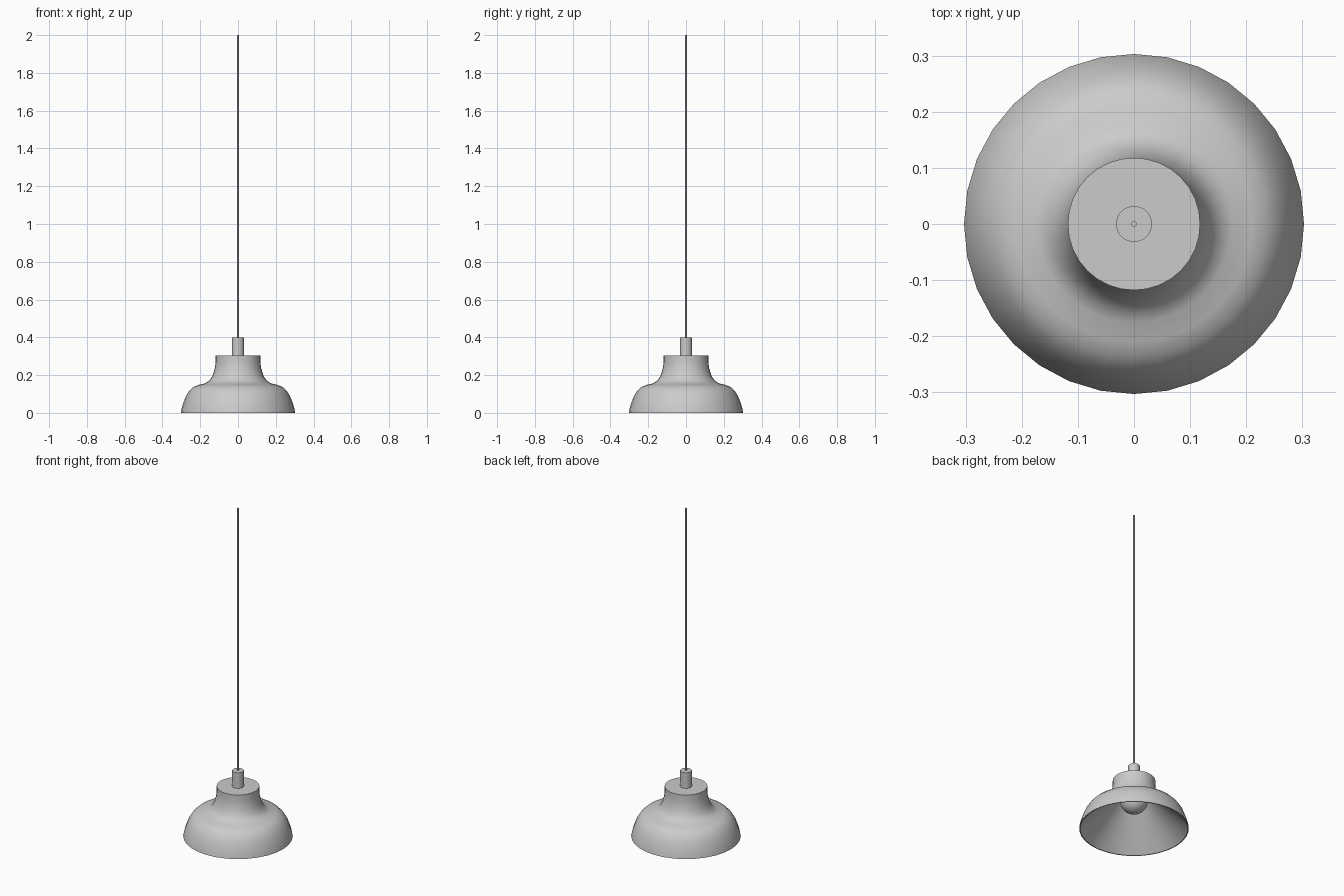
import bpy, bmesh, math

if "Cube" in bpy.data.objects:
    bpy.data.objects.remove(bpy.data.objects["Cube"])


def lathe(name, profile, steps=32, angle=40):
    """Spin an (r, z) profile about the z axis into a mesh object."""
    bm = bmesh.new()
    verts = [bm.verts.new((r, 0, z)) for r, z in profile]
    edges = [bm.edges.new(pair) for pair in zip(verts, verts[1:])]
    bmesh.ops.spin(bm, geom=verts + edges, cent=(0, 0, 0), axis=(0, 0, 1),
                   angle=math.tau, steps=steps, use_duplicate=False)
    bmesh.ops.remove_doubles(bm, verts=bm.verts, dist=1e-5)
    bmesh.ops.recalc_face_normals(bm, faces=bm.faces)
    mesh = bpy.data.meshes.new(name)
    bm.to_mesh(mesh)
    bm.free()
    obj = bpy.data.objects.new(name, mesh)
    bpy.context.collection.objects.link(obj)
    bpy.ops.object.select_all(action='DESELECT')
    obj.select_set(True)
    bpy.context.view_layer.objects.active = obj
    bpy.ops.object.shade_smooth_by_angle(angle=math.radians(angle))
    return obj


# Shade: bell-shaped outside with a flat top, conical reflector inside
outer = [(0.303, 0), (0.297, 0.03), (0.287, 0.06), (0.275, 0.09),
         (0.258, 0.117), (0.237, 0.137), (0.21, 0.148), (0.175, 0.156),
         (0.155, 0.168), (0.14, 0.187), (0.13, 0.21), (0.122, 0.24),
         (0.118, 0.27), (0.118, 0.305), (0, 0.305)]
inner = [(0, 0.2), (0.095, 0.2), (0.298, 0)]
lathe("lamp_shade", inner + outer)

# Bulb under the socket
bulb = [(0.078 * math.sin(math.pi * i / 16), 0.18 - 0.078 * math.cos(math.pi * i / 16))
        for i in range(17)]
lathe("bulb", bulb)

# Cord grip on top of the shade
lathe("cord_grip", [(0, 0.3), (0.032, 0.3), (0.032, 0.4), (0, 0.4)])

# Hanging cord
lathe("cord", [(0, 0.395), (0.005, 0.395), (0.005, 2.0), (0, 2.0)], steps=12)
